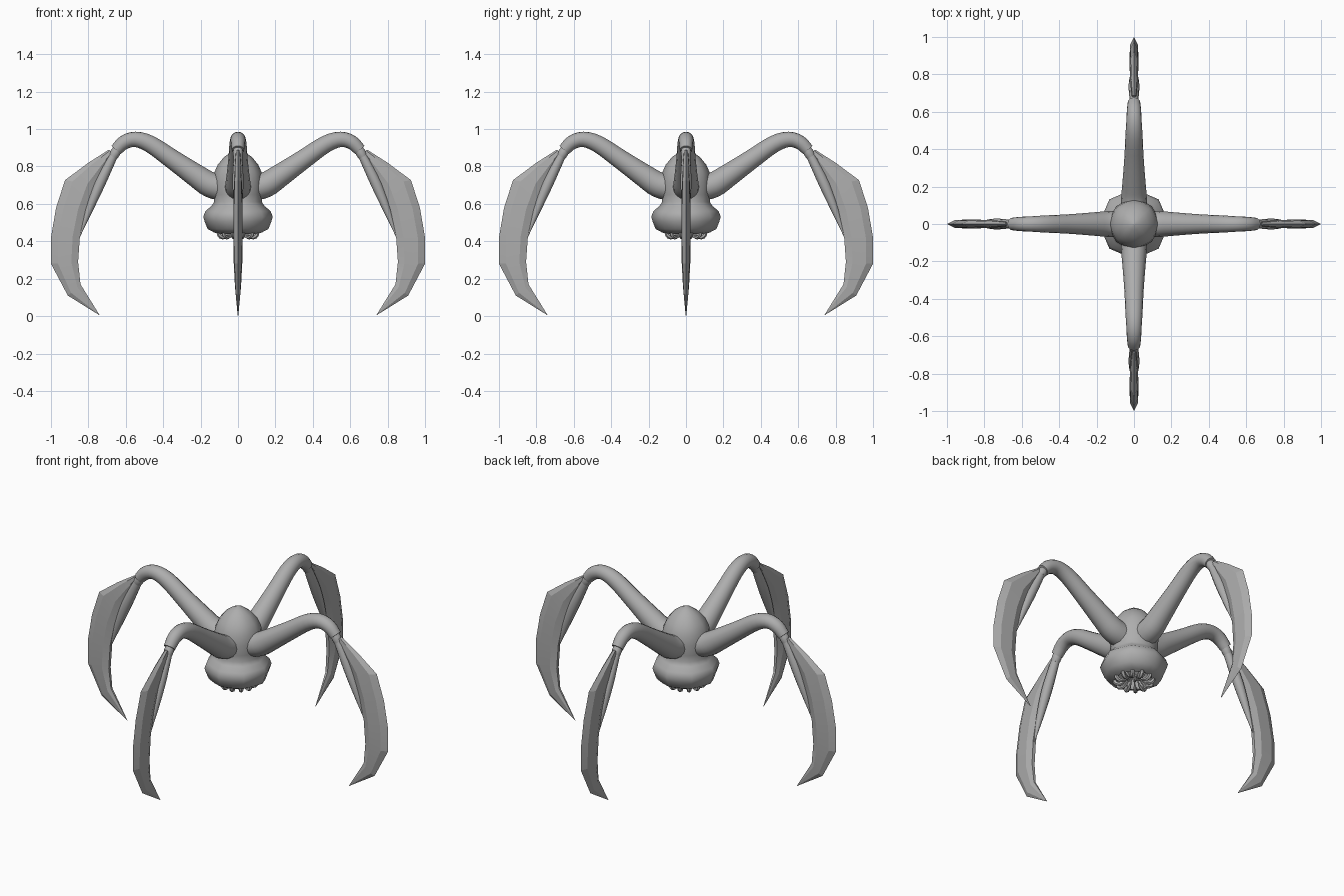
import bpy, bmesh, math
from mathutils import Matrix, Vector

if "Cube" in bpy.data.objects:
    bpy.data.objects.remove(bpy.data.objects["Cube"])

grey = bpy.data.materials.new("shell grey")
grey.diffuse_color = (0.42, 0.42, 0.42, 1)
grey.use_nodes = True
grey.node_tree.nodes["Principled BSDF"].inputs["Base Color"].default_value = grey.diffuse_color


def loft(name, rings, turn=0.0, smooth=None):
    """Skin closed rings of points, cap both ends, turn about z."""
    bm = bmesh.new()
    rows = [[bm.verts.new(p) for p in ring] for ring in rings]
    n = len(rows[0])
    for a, b in zip(rows, rows[1:]):
        for i in range(n):
            j = (i + 1) % n
            bm.faces.new((a[i], a[j], b[j], b[i]))
    bm.faces.new(rows[0])
    bm.faces.new(rows[-1])
    bmesh.ops.recalc_face_normals(bm, faces=bm.faces[:])
    bm.transform(Matrix.Rotation(turn, 4, 'Z'))
    me = bpy.data.meshes.new(name)
    bm.to_mesh(me)
    bm.free()
    ob = bpy.data.objects.new(name, me)
    bpy.context.collection.objects.link(ob)
    me.materials.append(grey)
    if smooth:
        bpy.ops.object.select_all(action='DESELECT')
        bpy.context.view_layer.objects.active = ob
        ob.select_set(True)
        bpy.ops.object.shade_smooth_by_angle(angle=math.radians(smooth))
    return ob


def curve_points(pts, steps):
    """Catmull-Rom through (x, z, radius) points."""
    v = [Vector(p) for p in pts]
    v = [2 * v[0] - v[1]] + v + [2 * v[-1] - v[-2]]
    out = []
    for i in range(1, len(v) - 2):
        a, b, c, d = v[i - 1:i + 3]
        for s in range(steps):
            t = s / steps
            out.append(0.5 * (2 * b + (c - a) * t + (2 * a - 5 * b + 4 * c - d) * t * t
                              + (3 * b - a - 3 * c + d) * t ** 3))
    return out + [v[-2]]


def tube(name, pts, turn, sides=12, steps=3):
    """Tapered round tube along a path in the xz plane."""
    path = curve_points(pts, steps)
    rings = []
    for i, p in enumerate(path):
        d = path[min(i + 1, len(path) - 1)] - path[max(i - 1, 0)]
        d = Vector((d.x, d.y)).normalized()
        ring = []
        for k in range(sides):
            a = 2 * math.pi * k / sides
            u, w = p.z * math.cos(a), p.z * math.sin(a)
            ring.append((p.x - d.y * u, w, p.y + d.x * u))
        rings.append(ring)
    return loft(name, rings, turn, 50)


# Body: ribbed bud with a flared skirt and a hollow mouth (radius, z, rib depth)
profile = [(0.004, 0.89, 0), (0.035, 0.878, 0.05), (0.075, 0.85, 0.05),
           (0.108, 0.81, 0.04), (0.128, 0.765, 0.03), (0.134, 0.71, 0.02),
           (0.132, 0.65, 0.02), (0.128, 0.61, 0.02), (0.142, 0.588, 0.04),
           (0.174, 0.562, 0.06), (0.186, 0.53, 0.07), (0.178, 0.505, 0.06),
           (0.162, 0.465, 0.05), (0.125, 0.446, 0.06), (0.102, 0.44, 0.03),
           (0.092, 0.455, 0), (0.078, 0.495, 0), (0.03, 0.52, 0), (0.004, 0.525, 0)]
body = []
for r, z, rib in profile:
    ring = []
    for k in range(16):
        a = 2 * math.pi * k / 16
        rr = r * (1 - rib * (k % 2))
        ring.append((rr * math.cos(a), rr * math.sin(a), z))
    body.append(ring)
loft("body", body, 0, 50)

# Mouth fangs: hooked inward around the opening
for k in range(12):
    hook = [(0.098, 0.462, 0.012), (0.105, 0.435, 0.012), (0.085, 0.421, 0.011),
            (0.058, 0.428, 0.008), (0.036, 0.45, 0.002)]
    tube("fang", hook, math.tau * (k + 0.5) / 12, 6, 2)
# Inner feelers deeper in the mouth
for k in range(8):
    tube("inner_feeler", [(0.06, 0.515, 0.009), (0.05, 0.47, 0.009),
                          (0.026, 0.45, 0.006), (0.012, 0.462, 0.002)],
         math.tau * k / 8, 6, 2)

thigh = [(0.08, 0.685, 0.07), (0.15, 0.703, 0.068), (0.22, 0.748, 0.062),
         (0.35, 0.838, 0.052), (0.47, 0.92, 0.046), (0.55, 0.945, 0.041),
         (0.61, 0.928, 0.038), (0.652, 0.888, 0.033)]
collar = [(0.642, 0.896, 0.025), (0.657, 0.872, 0.027), (0.668, 0.852, 0.024)]
shin = [(0.655, 0.88, 0.022), (0.69, 0.81, 0.026), (0.74, 0.705, 0.029),
        (0.79, 0.585, 0.022), (0.825, 0.49, 0.011), (0.846, 0.425, 0.002)]
# Blade stations: outer x, z, inner x, z, half thickness
blade = [(0.69, 0.89, 0.672, 0.868, 0.012), (0.80, 0.82, 0.715, 0.79, 0.018),
         (0.925, 0.727, 0.765, 0.70, 0.022), (0.973, 0.578, 0.815, 0.57, 0.025),
         (1.0, 0.42, 0.845, 0.43, 0.025), (1.0, 0.28, 0.855, 0.29, 0.023),
         (0.91, 0.11, 0.842, 0.17, 0.016), (0.738, 0.003, 0.741, 0.007, 0.002)]


def blade_ring(ox, oz, ix, iz, h):
    """Lens section: sharp outer edge, blunt inner edge."""
    def at(t, y):
        return (ix + (ox - ix) * t, y, iz + (oz - iz) * t)
    return [at(0, -h * 0.4), at(0.25, -h), at(0.75, -h * 0.8), at(1, 0),
            at(0.75, h * 0.8), at(0.25, h), at(0, h * 0.4)]


# Four identical legs
for q in range(4):
    turn = q * math.pi / 2
    tube("thigh", thigh, turn, 16)
    tube("knee_collar", collar, turn, 12, 2)
    tube("shin", shin, turn)
    loft("blade", [blade_ring(*s) for s in blade], turn, 12)
